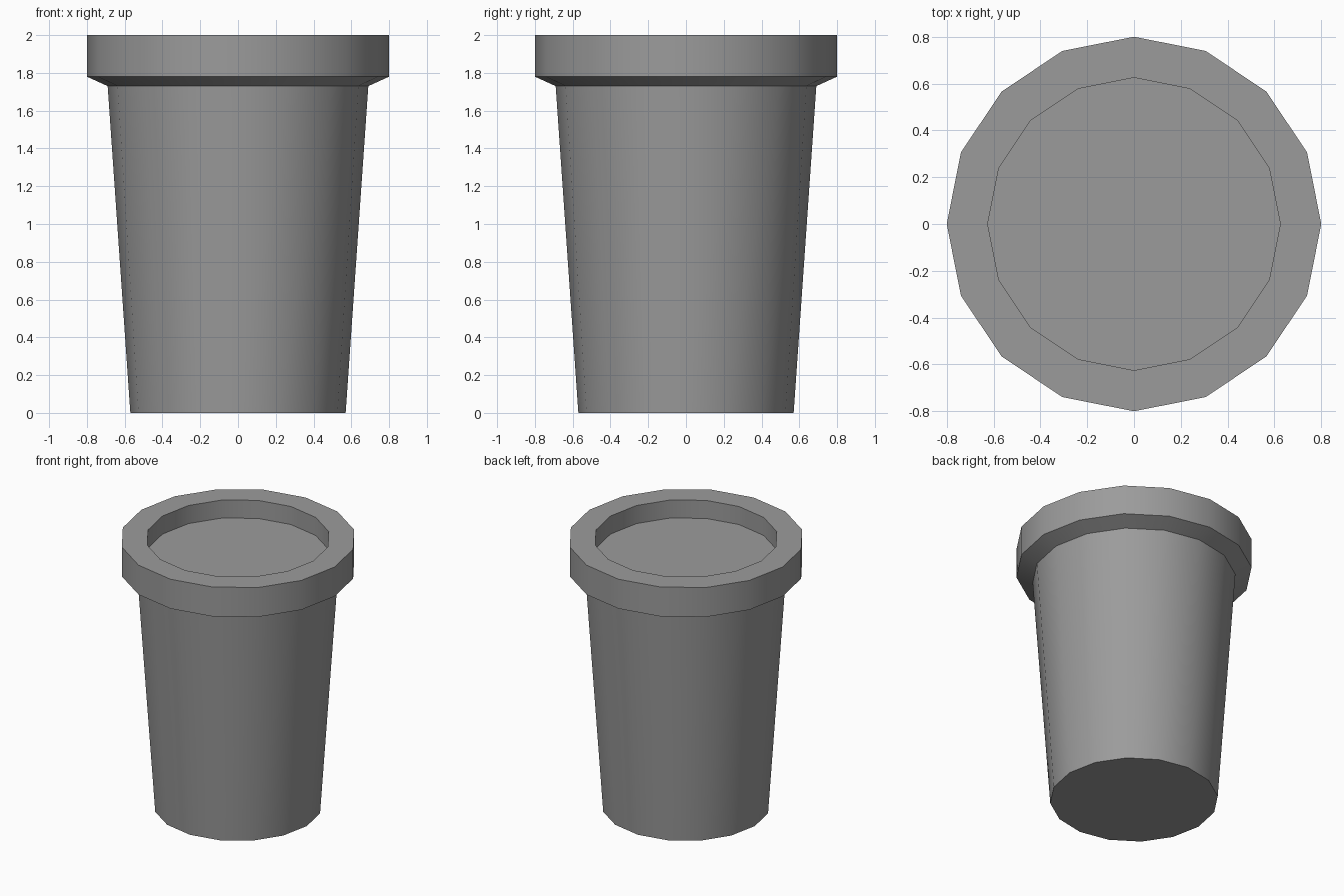
import bpy, bmesh, math

if "Cube" in bpy.data.objects:
    bpy.data.objects.remove(bpy.data.objects["Cube"])

SIDES = 16


def lathe(name, profile, material):
    """Spin (radius, z) points around z and close both ends with flat caps."""
    bm = bmesh.new()
    rings = []
    for r, z in profile:
        rings.append([bm.verts.new((r * math.cos(2 * math.pi * i / SIDES),
                                    r * math.sin(2 * math.pi * i / SIDES), z))
                      for i in range(SIDES)])
    for low, high in zip(rings, rings[1:]):
        for i in range(SIDES):
            j = (i + 1) % SIDES
            bm.faces.new((low[i], low[j], high[j], high[i]))
    # flat caps at both ends of the profile
    bm.faces.new(rings[0][::-1])
    bm.faces.new(rings[-1])
    mesh = bpy.data.meshes.new(name)
    bm.to_mesh(mesh)
    bm.free()
    mesh.materials.append(material)
    obj = bpy.data.objects.new(name, mesh)
    bpy.context.collection.objects.link(obj)
    bpy.ops.object.select_all(action='DESELECT')
    obj.select_set(True)
    bpy.context.view_layer.objects.active = obj
    bpy.ops.object.shade_smooth_by_angle(angle=math.radians(30))
    return obj


# Dark grey plastic
dark_grey = bpy.data.materials.new("dark_grey")
dark_grey.diffuse_color = (0.33, 0.33, 0.33, 1.0)
dark_grey.use_nodes = True
dark_grey.node_tree.nodes["Principled BSDF"].inputs["Base Color"].default_value = dark_grey.diffuse_color

# Tapered cup with flared collar, thick rim and a shallow recessed top
lathe("cup", [
    (0.57, 0.0),      # base
    (0.69, 1.73),     # top of tapered wall
    (0.80, 1.78),     # flare under the collar
    (0.80, 2.0),      # outer rim
    (0.625, 2.0),     # inner rim
    (0.625, 1.865),   # recessed floor
], dark_grey)
